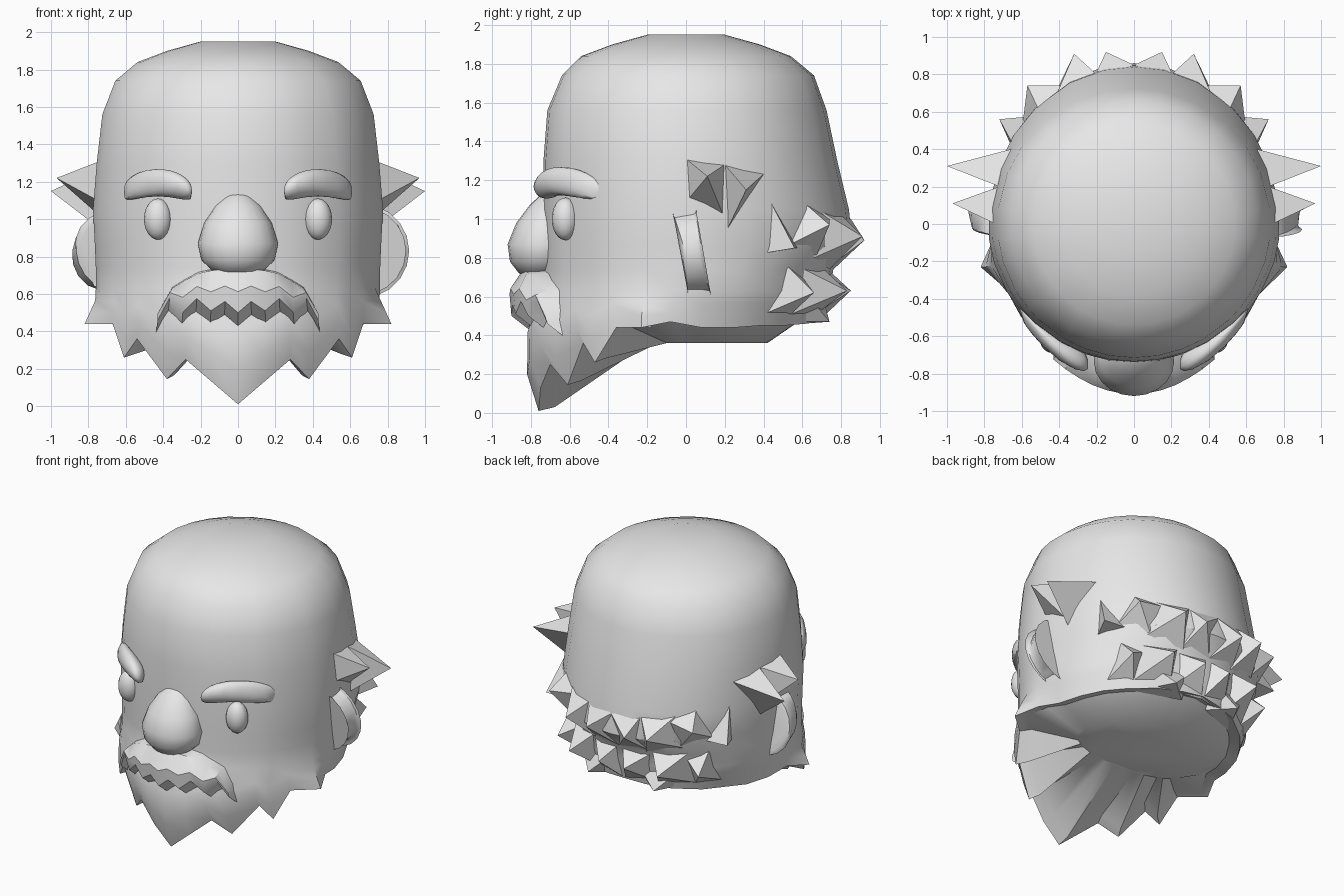
import bpy, bmesh, math
from mathutils import Vector

cube = bpy.data.objects.get("Cube")
if cube:
    bpy.data.objects.remove(cube)

grey = bpy.data.materials.new("plain grey")
grey.use_nodes = True
grey.diffuse_color = (0.8, 0.8, 0.8, 1)
grey.node_tree.nodes["Principled BSDF"].inputs["Base Color"].default_value = (0.8, 0.8, 0.8, 1)


def finish(bm, name, angle=45):
    bmesh.ops.recalc_face_normals(bm, faces=bm.faces[:])
    mesh = bpy.data.meshes.new(name)
    bm.to_mesh(mesh)
    bm.free()
    mesh.materials.append(grey)
    obj = bpy.data.objects.new(name, mesh)
    bpy.context.collection.objects.link(obj)
    bpy.ops.object.select_all(action='DESELECT')
    obj.select_set(True)
    bpy.context.view_layer.objects.active = obj
    if angle:
        bpy.ops.object.shade_smooth_by_angle(angle=math.radians(angle))
    return obj


def loft(rings, name, angle=45):
    """Skin closed rings of points and cap both ends."""
    bm = bmesh.new()
    rows = [[bm.verts.new(p) for p in ring] for ring in rings]
    for a, b in zip(rows, rows[1:]):
        for i in range(len(a)):
            j = (i + 1) % len(a)
            bm.faces.new((a[i], a[j], b[j], b[i]))
    bm.faces.new(rows[0])
    bm.faces.new(rows[-1])
    return finish(bm, name, angle)


def interpolate(points, x):
    for (x0, y0), (x1, y1) in zip(points, points[1:]):
        if x <= x1:
            return y0 + (y1 - y0) * (x - x0) / (x1 - x0)
    return points[-1][1]


# Lower edge of the head: jagged beard in front, nape behind
rim = [(0, -.76, .01), (.14, -.75, .13), (.28, -.70, .25), (.38, -.61, .145),
       (.54, -.53, .36), (.61, -.47, .26), (.67, -.36, .44), (.82, -.23, .44),
       (.75, -.08, .47), (.71, .08, .44), (.66, .25, .44), (.58, .38, .45),
       (.48, .5, .45), (.32, .62, .46), (.15, .68, .47), (0, .7, .48)]
rim += [(-x, y, z) for x, y, z in rim[-2:0:-1]]
rim = [Vector(p) for p in rim]
angles = [math.atan2(p.x / .78, -p.y / .74) for p in rim]


def oval(z, rx, front, back):
    return [Vector((rx * math.sin(a), math.cos(a) * (front if math.cos(a) > 0 else -back), z))
            for a in angles]


# Head: skull rows, bulging beard, jagged rim, then underside
rings = [oval(*row) for row in (
    (1.95, .2, -.2, .2), (1.9, .38, -.38, .38), (1.84, .54, -.54, .54),
    (1.74, .66, -.64, .66), (1.56, .73, -.715, .725), (1.3, .76, -.735, .78),
    (1.05, .78, -.74, .84), (.86, .77, -.74, .86), (.74, .765, -.74, .76), (.63, .765, -.74, .74))]
cheek = rings[-1]
for t in (.35, .7):
    row = []
    for p, q, a in zip(cheek, rim, angles):
        v = p.lerp(q, t)
        v.y -= .08 * max(0, math.cos(a)) ** 2 * math.sin(math.pi * min(t, .75))
        row.append(v)
    rings.append(row)
rings.append(rim)
rings.append([Vector((p.x * .9, p.y * .89, p.z + .02)) for p in rim])
rings.append(oval(.36, .45, -.2, .42))
loft(rings, "head_and_beard", 40)


# Hair tufts: (apex, base corners), repeated on both sides
tufts = [
    ((.97, .11, 1.22), [(.74, 0, 1.31), (.72, .2, 1.28), (.72, .2, 1.0), (.75, .01, 1.1)]),
    ((1.0, .31, 1.15), [(.72, .2, 1.28), (.62, .41, 1.24), (.7, .2, .92)]),
    ((.72, .56, .85), [(.65, .43, 1.1), (.64, .38, .82), (.5, .58, .85)]),
    ((.57, .74, .97), [(.5, .59, 1.1), (.6, .5, .85), (.4, .66, .78), (.38, .74, 1.0)]),
    ((.32, .91, .91), [(.42, .68, 1.05), (.44, .66, .8), (.2, .74, .74), (.2, .8, 1.02)]),
    ((.15, .92, .89), [(.22, .77, 1.05), (.22, .72, .74), (0, .76, .74), (0, .85, 1.0)]),
    ((.1, .85, .63), [(.25, .68, .74), (.23, .62, .48), (0, .68, .47), (0, .72, .75)]),
    ((.35, .83, .63), [(.46, .57, .76), (.46, .52, .5), (.22, .62, .47), (.22, .7, .75)]),
    ((.26, .74, .47), [(.42, .6, .64), (.4, .48, .47), (.1, .6, .46), (.1, .7, .62)]),
    ((.56, .66, .62), [(.55, .52, .76), (.58, .38, .5), (.42, .5, .47), (.42, .6, .7)]),
]
bm = bmesh.new()
for apex, base in tufts:
    for side in (1, -1):
        tip, *foot = [bm.verts.new((side * x, y, z)) for x, y, z in [apex] + base]
        bm.faces.new(foot)
        for i in range(len(foot)):
            bm.faces.new((foot[i - 1], foot[i], tip))
finish(bm, "hair_tufts", 0)

# Nose: pear-shaped stack of ovals
nose = [(.695, .05, -.75), (.72, .13, -.75), (.78, .195, -.74), (.87, .215, -.735),
        (.98, .18, -.72), (1.07, .125, -.7), (1.125, .07, -.69), (1.145, .02, -.69)]
steps = [i * math.tau / 20 for i in range(20)]
loft([[(r * math.sin(a), y - .86 * r * math.cos(a), z) for a in steps] for z, r, y in nose],
     "nose", 60)

# Moustache: curved slab with a zigzag lower edge
zigzag = [(0, .5), (.07, .56), (.145, .51), (.22, .575), (.295, .5), (.365, .58), (.43, .46)]
top_edge = [(0, .75), (.2, .73), (.36, .65), (.44, .52)]
columns = [(-x, z) for x, z in zigzag[:0:-1]] + zigzag
rings = []
for x, low in columns:
    high = interpolate(top_edge, abs(x))
    y = -.91 + x * x
    rings.append([(x * .96, y + .2, high), (x * .96, y + .07, high - .01),
                  (x, y, low + (high - low) * .45), (x, y + .01, low),
                  (x * 1.02, y + .1, low - .07), (x, y + .25, low - .03)])
loft(rings, "moustache", 35)


def ball(name, shape, segments=16, rows=12):
    bm = bmesh.new()
    bmesh.ops.create_uvsphere(bm, u_segments=segments, v_segments=rows, radius=1)
    for v in bm.verts:
        v.co = shape(*v.co)
    return finish(bm, name, 60)


def brow_shape(side):
    def shape(x, y, z):
        # blunt ends, arched and wrapped round the forehead
        t = math.copysign(abs(x) ** .8, x)
        girth = max(0, 1 - x * x) ** -.25 if abs(x) < .99 else 1
        return (side * (.428 + .182 * t + .03 * y),
                -.645 + .13 * t + .05 * t * t + .085 * y * girth,
                1.195 - .05 * t * t + .073 * z * girth)
    return shape


for side, word in ((1, "left"), (-1, "right")):
    ball(word + "_eye", lambda x, y, z: (side * .428 + .075 * x, -.622 + .07 * y, 1.0 + .11 * z))
    ball(word + "_eyebrow", brow_shape(side))

    # Ear: thick bevelled disc, tilted slightly
    bm = bmesh.new()
    bmesh.ops.create_cone(bm, cap_ends=True, segments=20, radius1=1, radius2=1, depth=1)
    for v in bm.verts:
        x, y, z = v.co
        shrink = .93 if z > 0 else 1
        v.co = (side * (.655 + .235 * x * shrink), .03 - .12 * z - .04 * y, .83 + .23 * y * shrink)
    caps = [e for e in bm.edges if any(len(f.verts) > 4 for f in e.link_faces)]
    bmesh.ops.bevel(bm, geom=caps, offset=.025, segments=2, affect='EDGES', profile=.5)
    finish(bm, word + "_ear", 45)
